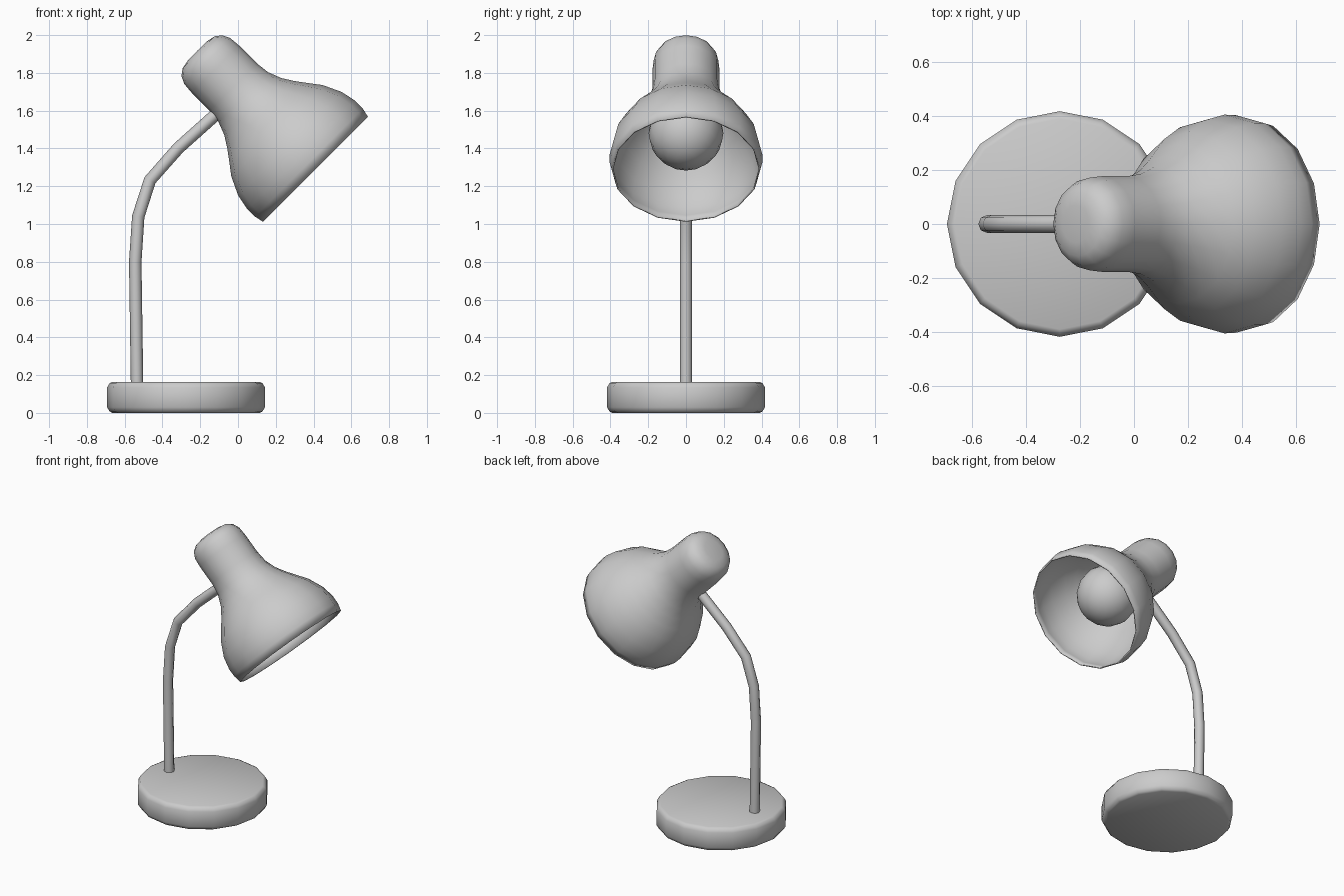
import bpy, bmesh, math
from mathutils import Vector

if "Cube" in bpy.data.objects:
    bpy.data.objects.remove(bpy.data.objects["Cube"])

SIDES = 16


def finish(name, bm, angle=50):
    bmesh.ops.recalc_face_normals(bm, faces=bm.faces)
    mesh = bpy.data.meshes.new(name)
    bm.to_mesh(mesh)
    bm.free()
    obj = bpy.data.objects.new(name, mesh)
    bpy.context.collection.objects.link(obj)
    bpy.ops.object.select_all(action='DESELECT')
    obj.select_set(True)
    bpy.context.view_layer.objects.active = obj
    bpy.ops.object.shade_smooth_by_angle(angle=math.radians(angle))
    return obj


def lathe(name, profile, origin, axis, sides=SIDES):
    """Spin (distance along axis, radius) points; zero-radius ends become poles."""
    o, u = Vector(origin), Vector(axis).normalized()
    w = Vector((0, 1, 0))
    v = w.cross(u)
    bm = bmesh.new()
    rings = []
    for s, r in profile:
        ring = []
        for i in range(sides if r > 0 else 1):
            a = 2 * math.pi * i / sides
            ring.append(bm.verts.new(o + u * s + (v * math.cos(a) + w * math.sin(a)) * r))
        rings.append(ring)
    for a, b in zip(rings, rings[1:]):
        for i in range(sides):
            j = (i + 1) % sides
            quad = [a[i % len(a)], a[j % len(a)], b[j % len(b)], b[i % len(b)]]
            bm.faces.new(list(dict.fromkeys(quad)))
    return finish(name, bm)


# Round weighted base with softened edges
lathe("base", [(0, 0), (0, .39), (.008, .405), (.03, .418), (.135, .418),
               (.157, .405), (.164, .39), (.164, 0)], (-.275, 0, 0), (0, 0, 1))

# Shade: thin bell tilted 45 degrees, open at the rim
HEAD, AXIS = (.41, 0, 1.29), (-1, 0, 1)
outer = [(0, .393), (.05, .404), (.106, .405), (.19, .388), (.288, .342), (.35, .295),
         (.408, .252), (.47, .213), (.54, .186), (.615, .177), (.75, .177),
         (.81, .172), (.85, .153), (.875, .12), (.885, .07), (.886, 0)]
shade = lathe("shade", outer, HEAD, AXIS)
wall = shade.modifiers.new("wall", 'SOLIDIFY')
wall.thickness = .008
wall.offset = -1

# Bulb: round globe tapering into the neck socket
globe = [(.27 - .198 * math.cos(math.radians(t)), .198 * math.sin(math.radians(t)))
         for t in range(0, 136, 15)]
globe[0] = (globe[0][0], 0)
lathe("bulb", globe + [(.47, .11), (.58, .10), (.62, .09), (.62, 0)], HEAD, AXIS)

# Bent arm from base to neck
path = [(-.534, .12), (-.544, .80), (-.528, 1.04), (-.466, 1.232), (-.316, 1.402), (-.08, 1.613)]
curve = bpy.data.curves.new("arm_path", 'CURVE')
curve.dimensions = '3D'
curve.bevel_depth = .033
curve.bevel_resolution = 2
curve.use_fill_caps = True
spline = curve.splines.new('POLY')
spline.points.add(len(path) - 1)
for p, (x, z) in zip(spline.points, path):
    p.co = (x, 0, z, 1)
arm = bpy.data.objects.new("arm", curve)
bpy.context.collection.objects.link(arm)
bpy.ops.object.select_all(action='DESELECT')
arm.select_set(True)
bpy.context.view_layer.objects.active = arm
bpy.ops.object.convert(target='MESH')
bpy.ops.object.shade_smooth_by_angle(angle=math.radians(50))
